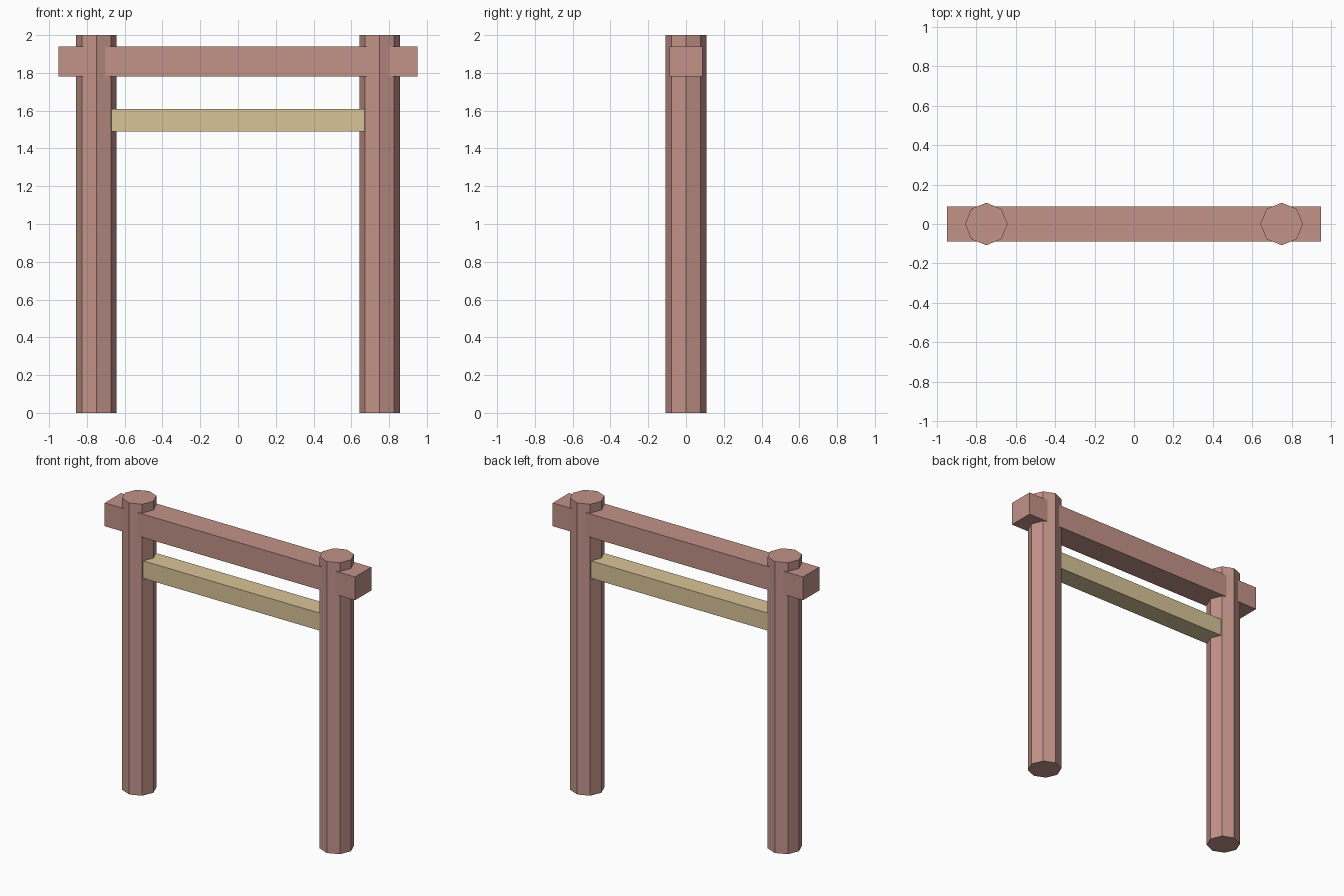
import bpy

if "Cube" in bpy.data.objects:
    bpy.data.objects.remove(bpy.data.objects["Cube"])


def material(name, rgb):
    mat = bpy.data.materials.new(name)
    mat.diffuse_color = (*rgb, 1)
    mat.use_nodes = True
    mat.node_tree.nodes["Principled BSDF"].inputs["Base Color"].default_value = mat.diffuse_color
    return mat


red_wood = material("red_wood", (0.54, 0.29, 0.25))
pale_wood = material("pale_wood", (0.69, 0.55, 0.31))


def beam(name, size, z, mat):
    bpy.ops.mesh.primitive_cube_add(size=1, location=(0, 0, z))
    ob = bpy.context.object
    ob.name = name
    ob.scale = size
    bpy.ops.object.transform_apply(location=False, rotation=False, scale=True)
    ob.data.materials.append(mat)


# Octagonal posts, corners on the x and y axes
for side, x in (("left", -0.75), ("right", 0.75)):
    bpy.ops.mesh.primitive_cylinder_add(vertices=8, radius=0.108, depth=2, location=(x, 0, 1))
    post = bpy.context.object
    post.name = side + "_post"
    post.data.materials.append(red_wood)

# Top beam runs through both posts and overhangs them
beam("top_beam", (1.9, 0.176, 0.16), 1.86, red_wood)

# Lower tie rail ends inside the posts
beam("tie_rail", (1.4, 0.14, 0.12), 1.55, pale_wood)
